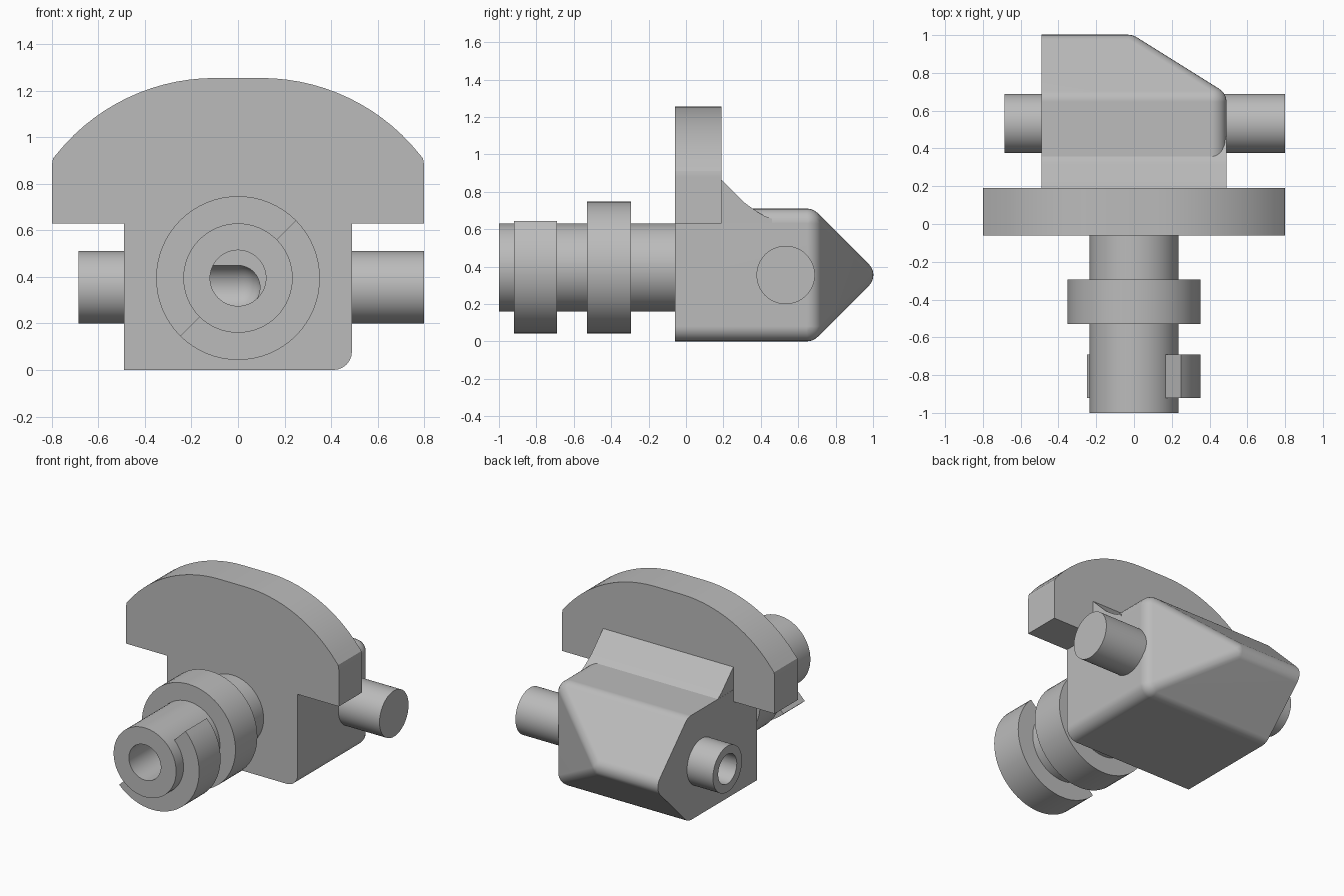
import bpy, bmesh, math
from math import sin, cos, radians, pi

default = bpy.data.objects.get("Cube")
if default:
    bpy.data.objects.remove(default, do_unlink=True)

GREY = (0.5, 0.5, 0.5, 1)
grey = bpy.data.materials.new("plain grey")
grey.use_nodes = True
grey.diffuse_color = GREY
grey.node_tree.nodes["Principled BSDF"].inputs["Base Color"].default_value = GREY


def make(name, bm):
    bmesh.ops.recalc_face_normals(bm, faces=bm.faces)
    mesh = bpy.data.meshes.new(name)
    bm.to_mesh(mesh)
    bm.free()
    mesh.materials.append(grey)
    obj = bpy.data.objects.new(name, mesh)
    bpy.context.collection.objects.link(obj)
    return obj


def arc(cu, cv, r, start, end, steps):
    """Points on a 2D arc, angles in degrees."""
    angles = [radians(start + (end - start) * i / steps) for i in range(steps + 1)]
    return [(cu + r * cos(a), cv + r * sin(a)) for a in angles]


def circle(cu, cv, r, steps=64):
    return arc(cu, cv, r, 0, 360, steps)[:-1]


def place(axis, points, t):
    """Lift 2D points to a plane across the x or y axis."""
    return [(t, u, v) if axis == "x" else (u, t, v) for u, v in points]


def prism(name, axis, points, lo, hi):
    bm = bmesh.new()
    a = [bm.verts.new(p) for p in place(axis, points, lo)]
    b = [bm.verts.new(p) for p in place(axis, points, hi)]
    bm.faces.new(a)
    bm.faces.new(b[::-1])
    for i in range(len(a)):
        j = (i + 1) % len(a)
        bm.faces.new((a[i], a[j], b[j], b[i]))
    return make(name, bm)


def ball(x, y, z, r, steps=24):
    points = [(x - r, y, z), (x + r, y, z)]
    for i in range(1, steps // 2):
        a = 2 * pi * i / steps
        points += place("x", circle(y, z, r * sin(a), steps), x + r * cos(a))
    return points


def hull(name, points):
    bm = bmesh.new()
    for p in points:
        bm.verts.new(p)
    bmesh.ops.convex_hull(bm, input=bm.verts[:])
    bmesh.ops.delete(bm, geom=[v for v in bm.verts if not v.link_faces], context="VERTS")
    bmesh.ops.dissolve_limit(bm, angle_limit=radians(0.5), verts=bm.verts[:], edges=bm.edges[:])
    return make(name, bm)


def activate(obj):
    bpy.ops.object.select_all(action="DESELECT")
    obj.select_set(True)
    bpy.context.view_layer.objects.active = obj


def cut(obj, cutters):
    activate(obj)
    for cutter in cutters:
        mod = obj.modifiers.new("bore", "BOOLEAN")
        mod.operation, mod.solver, mod.object = "DIFFERENCE", "EXACT", cutter
        bpy.ops.object.modifier_apply(modifier=mod.name)


SHAFT_Z, PIN_Y, PIN_Z = 0.395, 0.533, 0.355
HALF, TOP, BACK, R = 0.49, 0.71, 0.19, 0.08

# Flat mounting plate: T outline with a domed head
outline = [(-HALF, 0)] + arc(HALF - R, R, R, -90, 0, 6)
head = [(HALF, 0.63), (0.8, 0.63), (0.8, 0.88), (0.795, 0.91)]
head += arc(0.1, 0.385, 0.87, 38.6, 90, 14)
outline += head + [(-x, z) for x, z in reversed(head)]
plate = prism("mounting_plate", "y", outline, -0.06, BACK)

# Wedge body: rounded on the +x side, sharp on the -x side
low, high, edge = R, TOP - R, HALF - R
shoulder, tip = 0.647, 0.922
points = [(-HALF, BACK, 0), (-HALF, BACK, TOP)]
points += ball(-0.03, tip, PIN_Z, R)
for z in (low, high):
    points += ball(edge, shoulder, z, R)
    points += place("y", circle(edge, z, R, 24), BACK)
    points += place("x", circle(shoulder, z, R, 24), -HALF)
points += place("x", circle(tip, PIN_Z, R, 24), -HALF)
body = hull("wedge_body", points)

# Sloped gusset between plate and body
slope = [(BACK, 0.6), (BACK, 0.865), (0.315, 0.74), (0.345, 0.718),
         (0.385, 0.69), (0.42, 0.67), (0.46, 0.655), (0.46, 0.6)]
gusset = prism("sloped_gusset", "x", slope, -HALF + 0.001, HALF)

# Shaft, full collar and half collar
shaft = prism("shaft", "y", circle(0, SHAFT_Z, 0.235), -1, -0.06)
collar = prism("full_collar", "y", circle(0, SHAFT_Z, 0.352), -0.53, -0.295)
half = arc(0, SHAFT_Z, 0.352, -135, 45, 32) + arc(0, SHAFT_Z, 0.23, 45, -135, 32)
half_collar = prism("half_collar", "y", half, -0.92, -0.69)

# Side pins
left_pin = prism("left_solid_pin", "x", circle(PIN_Y, PIN_Z, 0.156), 0.4, 0.8)
right_pin = prism("right_hollow_pin", "x", circle(PIN_Y, PIN_Z, 0.156), -0.685, -HALF)

# Connected bores through the shaft and the hollow pin
shaft_bore = prism("shaft_bore_cutter", "y", circle(0, SHAFT_Z, 0.12), -1.1, 0.5)
pin_bore = hull("pin_bore_cutter", ball(0, PIN_Y, PIN_Z, 0.1, 48)
                + place("x", circle(PIN_Y, PIN_Z, 0.1, 48), -0.8))
for part in (shaft, collar, plate):
    cut(part, [shaft_bore])
cut(right_pin, [pin_bore])
cut(body, [shaft_bore, pin_bore])
for cutter in (shaft_bore, pin_bore):
    bpy.data.objects.remove(cutter, do_unlink=True)

# Smooth shading with crisp edges
for part in (plate, body, gusset, shaft, collar, half_collar, left_pin, right_pin):
    activate(part)
    bpy.ops.object.shade_smooth_by_angle(angle=radians(30))
    mod = part.modifiers.new("weighted normals", "WEIGHTED_NORMAL")
    mod.keep_sharp = True
